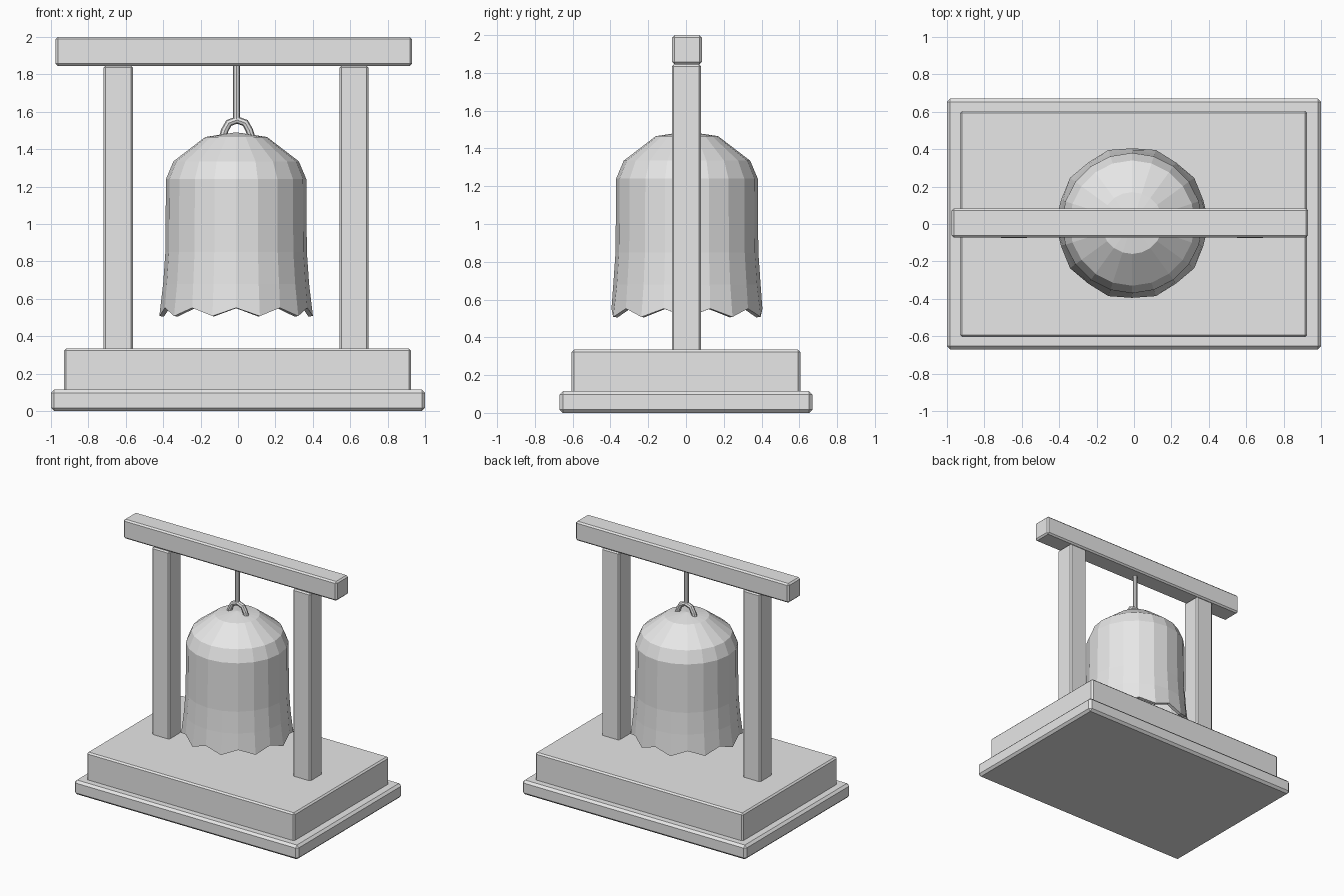
import bpy
import bmesh
from math import cos, sin, pi
from mathutils import Vector

cube = bpy.data.objects.get("Cube")
if cube:
    bpy.data.objects.remove(cube, do_unlink=True)

grey = bpy.data.materials.new("plain grey")
grey.use_nodes = True
grey.diffuse_color = (0.8, 0.8, 0.8, 1)
grey.node_tree.nodes["Principled BSDF"].inputs["Base Color"].default_value = (0.8, 0.8, 0.8, 1)


def add_object(name, bm):
    bmesh.ops.recalc_face_normals(bm, faces=bm.faces)
    mesh = bpy.data.meshes.new(name)
    bm.to_mesh(mesh)
    bm.free()
    mesh.materials.append(grey)
    obj = bpy.data.objects.new(name, mesh)
    bpy.context.collection.objects.link(obj)
    return obj


def add_box(name, low, high, bevel):
    low, high = Vector(low), Vector(high)
    bm = bmesh.new()
    bmesh.ops.create_cube(bm, size=1)
    bmesh.ops.scale(bm, vec=high - low, verts=bm.verts)
    bmesh.ops.translate(bm, vec=(low + high) / 2, verts=bm.verts)
    bmesh.ops.bevel(bm, geom=bm.edges[:], offset=bevel, segments=1, affect='EDGES')
    return add_object(name, bm)


def add_tube(name, points, radius, sides, across):
    # Sweep a ring along a path lying in a plane with normal "across"
    bm = bmesh.new()
    points = [Vector(p) for p in points]
    across = Vector(across)
    rings = []
    for i, p in enumerate(points):
        along = (points[min(i + 1, len(points) - 1)] - points[max(i - 1, 0)]).normalized()
        out = along.cross(across)
        rings.append([bm.verts.new(p + radius * (out * cos(2 * pi * k / sides)
                                                 + across * sin(2 * pi * k / sides)))
                      for k in range(sides)])
    for a, b in zip(rings, rings[1:]):
        for k in range(sides):
            n = (k + 1) % sides
            bm.faces.new((a[k], a[n], b[n], b[k]))
    bm.faces.new(rings[0])
    bm.faces.new(rings[-1])
    return add_object(name, bm)


# Stepped base
add_box("base_slab", (-1, -0.67, 0), (1, 0.67, 0.115), 0.018)
add_box("base_plinth", (-0.93, -0.605, 0.1), (0.925, 0.605, 0.335), 0.012)

# Posts and crossbeam
for name, x in (("right_post", -0.64), ("left_post", 0.62)):
    add_box(name, (x - 0.078, -0.075, 0.32), (x + 0.078, 0.08, 1.845), 0.01)
add_box("crossbeam", (-0.975, -0.073, 1.845), (0.93, 0.084, 2), 0.012)

# Bell shell: turned profile with a scalloped, flared rim
SIDES = 20
CENTRE = Vector((-0.01, 0.005, 0))
profile = [(0.405, 0.53), (0.39, 0.68), (0.378, 0.85), (0.375, 1.24),
           (0.335, 1.335), (0.165, 1.465)]
bm = bmesh.new()
rings = []
for row, (r, z) in enumerate(profile):
    ring = []
    for k in range(SIDES):
        a = 2 * pi * k / SIDES
        wave = 0.022 * (-1) ** k if row == 0 else 0
        rr = r + wave * 0.25
        ring.append(bm.verts.new(CENTRE + Vector((rr * cos(a), rr * sin(a), z - wave))))
    rings.append(ring)
for a, b in zip(rings, rings[1:]):
    for k in range(SIDES):
        n = (k + 1) % SIDES
        bm.faces.new((a[k], a[n], b[n], b[k]))
apex = bm.verts.new(CENTRE + Vector((0, 0, 1.49)))
for k in range(SIDES):
    bm.faces.new((rings[-1][k], rings[-1][(k + 1) % SIDES], apex))
bell = add_object("bell", bm)
shell = bell.modifiers.new("thickness", 'SOLIDIFY')
shell.thickness = 0.025
shell.offset = -1

# Hanging loop and cord
loop = [(-0.078, 1.46), (-0.066, 1.5), (-0.044, 1.54), (0, 1.556),
        (0.044, 1.54), (0.066, 1.5), (0.078, 1.46)]
add_tube("hanging_loop", [(x - 0.005, 0.005, z) for x, z in loop], 0.02, 8, (0, 1, 0))
add_tube("hanging_cord", [(-0.008, 0.005, 1.55), (-0.008, 0.005, 1.86)], 0.018, 8, (0, 1, 0))
